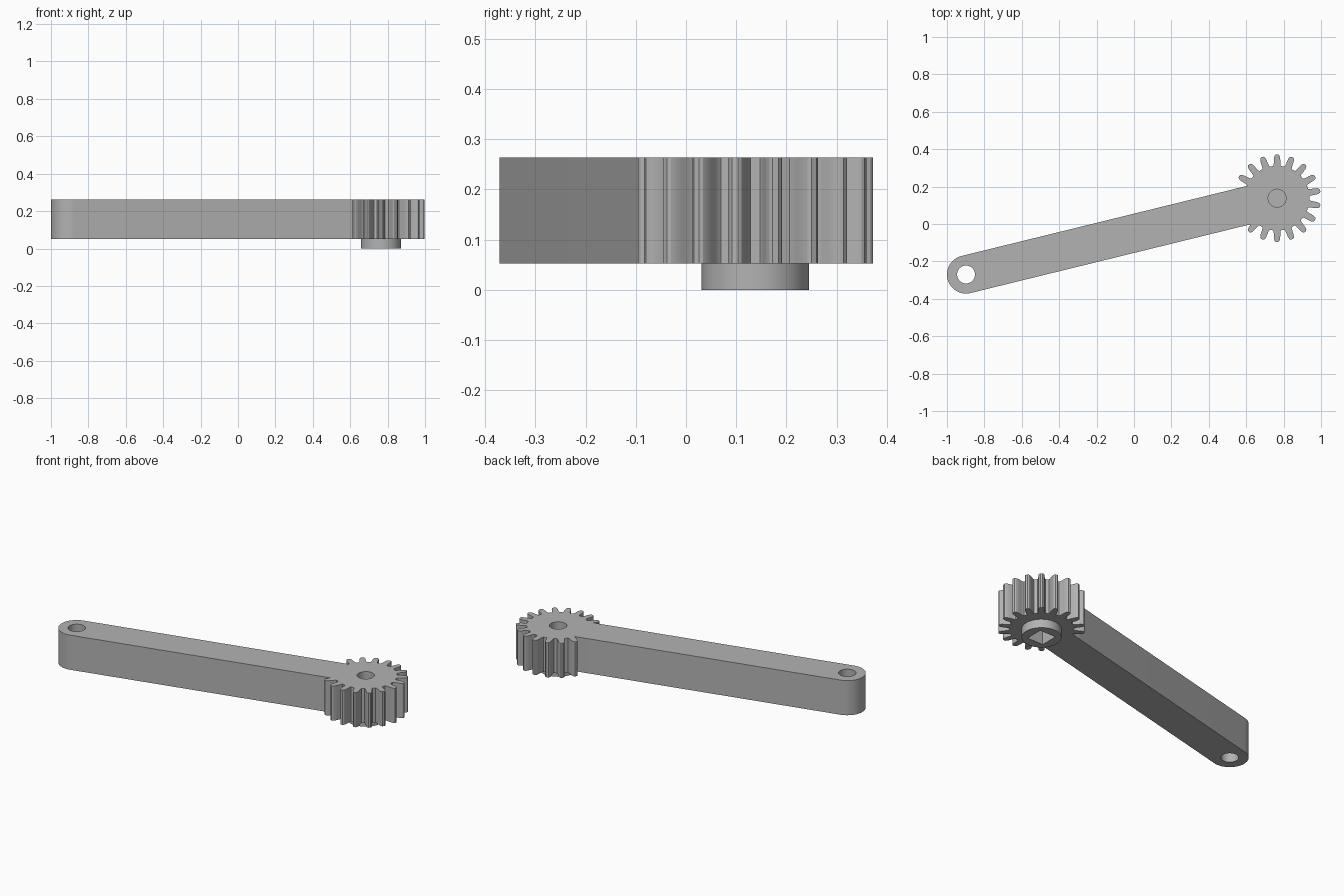
import bpy
import bmesh
from math import sin, cos, pi, atan2, radians
from mathutils import Vector

if "Cube" in bpy.data.objects:
    bpy.data.objects.remove(bpy.data.objects["Cube"])

HUB = Vector((0.765, 0.138))
PIVOT = Vector((-0.898, -0.27))
BOTTOM, TOP = 0.052, 0.263
TEETH, ROOT, TIP = 18, 0.172, 0.234
BORE = 0.048

grey = bpy.data.materials.new("plain grey")
grey.use_nodes = True
colour = (0.45, 0.45, 0.45, 1)
grey.diffuse_color = colour
grey.node_tree.nodes["Principled BSDF"].inputs["Base Color"].default_value = colour


def prism(name, outline, z0, z1):
    """Extrude a counter-clockwise outline from z0 to z1."""
    bm = bmesh.new()
    face = bm.faces.new([bm.verts.new((p[0], p[1], z0)) for p in outline])
    top = bmesh.ops.extrude_face_region(bm, geom=[face])["geom"]
    verts = [v for v in top if isinstance(v, bmesh.types.BMVert)]
    bmesh.ops.translate(bm, verts=verts, vec=(0, 0, z1 - z0))
    bmesh.ops.recalc_face_normals(bm, faces=bm.faces)
    mesh = bpy.data.meshes.new(name)
    bm.to_mesh(mesh)
    bm.free()
    mesh.materials.append(grey)
    obj = bpy.data.objects.new(name, mesh)
    bpy.context.collection.objects.link(obj)
    return obj


def arc(centre, radius, start, end, steps):
    return [centre + radius * Vector((cos(a), sin(a)))
            for a in (start + (end - start) * i / steps for i in range(steps + 1))]


def circle(centre, radius, steps=48):
    return arc(centre, radius, 0, 2 * pi, steps)[:-1]


def combine(target, tool, operation):
    """Apply a boolean, then discard its tool."""
    tool.hide_render = True
    mod = target.modifiers.new("combine", "BOOLEAN")
    mod.operation, mod.solver, mod.object = operation, "EXACT", tool
    bpy.context.view_layer.objects.active = target
    bpy.ops.object.modifier_apply(modifier=mod.name)
    bpy.data.objects.remove(tool)


# Gear outline: slim teeth with rounded tips and curved roots
half_tooth = [(ROOT, 0.021), (0.178, 0.0185), (0.19, 0.0175), (0.205, 0.017),
              (0.22, 0.0155), (0.229, 0.012), (TIP, 0.006)]
tooth = [(r, -w) for r, w in half_tooth] + [(r, w) for r, w in reversed(half_tooth)]
gear_outline = []
for i in range(TEETH):
    angle = radians(90) + 2 * pi * i / TEETH
    out = Vector((cos(angle), sin(angle)))
    side = Vector((-out.y, out.x))
    gear_outline += [HUB + out * r + side * w for r, w in tooth]

# Straight arm with a rounded pivot end
axis = HUB - PIVOT
heading = atan2(axis.y, axis.x)
side = Vector((-axis.y, axis.x)).normalized() * 0.102
arm_outline = arc(PIVOT, 0.102, heading + pi / 2, heading + 3 * pi / 2, 32)
arm_outline += [HUB - side, HUB + side]

body = prism("geared_lever_arm", gear_outline, BOTTOM, TOP)
combine(body, prism("arm", arm_outline, BOTTOM, TOP), "UNION")

# Hub collar beneath the gear
combine(body, prism("collar", circle(HUB, 0.107, 64), 0, BOTTOM + 0.03), "UNION")

# Through hole in the pivot end, blind bore above the hub, square socket below
combine(body, prism("pivot_hole", circle(PIVOT, BORE), -0.1, 0.4), "DIFFERENCE")
combine(body, prism("hub_bore", circle(HUB, BORE), 0.17, 0.4), "DIFFERENCE")
socket = arc(HUB, 0.075, pi / 4, 2 * pi + pi / 4, 4)[:-1]
combine(body, prism("socket", socket, -0.1, 0.12), "DIFFERENCE")

bpy.ops.object.select_all(action="DESELECT")
body.select_set(True)
bpy.context.view_layer.objects.active = body
bpy.ops.object.shade_smooth_by_angle(angle=radians(25))
